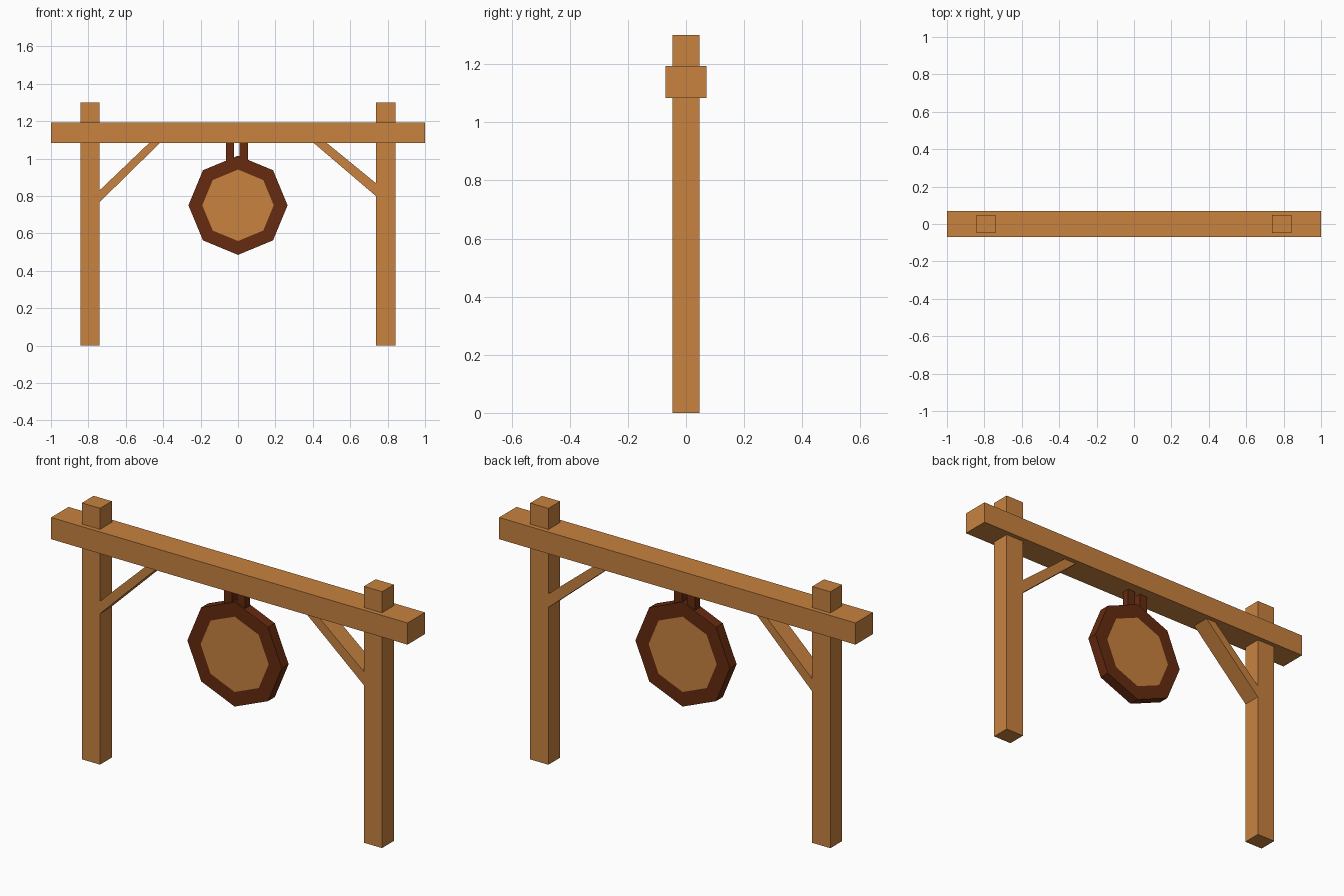
import bpy
import bmesh
import math
from mathutils import Vector

cube = bpy.data.objects.get("Cube")
if cube:
    bpy.data.objects.remove(cube, do_unlink=True)


def material(name, rgb):
    mat = bpy.data.materials.new(name)
    mat.use_nodes = True
    mat.diffuse_color = (*rgb, 1)
    mat.node_tree.nodes["Principled BSDF"].inputs["Base Color"].default_value = (*rgb, 1)
    return mat


light_wood = material("light wood", (0.578, 0.223, 0.051))
dark_wood = material("dark wood", (0.133, 0.024, 0.005))


def prism(name, outline, half_depth, *mats):
    """Extrude an outline in the x-z plane evenly to both sides of y = 0."""
    bm = bmesh.new()
    face = bm.faces.new([bm.verts.new((x, -half_depth, z)) for x, z in outline])
    result = bmesh.ops.extrude_face_region(bm, geom=[face])
    moved = [v for v in result["geom"] if isinstance(v, bmesh.types.BMVert)]
    bmesh.ops.translate(bm, verts=moved, vec=Vector((0, 2 * half_depth, 0)))
    bmesh.ops.recalc_face_normals(bm, faces=bm.faces)
    mesh = bpy.data.meshes.new(name)
    for mat in mats:
        mesh.materials.append(mat)
    # A second material marks a flush panel inset in the front and back
    if len(mats) > 1:
        ends = [f for f in bm.faces if abs(f.normal.y) > 0.9]
        bmesh.ops.inset_individual(bm, faces=ends, thickness=0.074)
        for f in ends:
            f.material_index = 1
    bm.to_mesh(mesh)
    bm.free()
    obj = bpy.data.objects.new(name, mesh)
    bpy.context.collection.objects.link(obj)
    return obj


def box(name, x0, x1, z0, z1, half_depth, mat):
    return prism(name, [(x0, z0), (x1, z0), (x1, z1), (x0, z1)], half_depth, mat)


# Frame: two posts passing through a crossbeam
BEAM_BOTTOM = 1.083
for side, x in (("right", -0.792), ("left", 0.79)):
    box(side + "_post", x - 0.051, x + 0.051, 0, 1.3, 0.047, light_wood)
box("crossbeam", -1, 1, BEAM_BOTTOM, 1.193, 0.07, light_wood)

# Diagonal braces between the posts and the beam
prism("right_brace", [(-0.742, 0.765), (-0.418, BEAM_BOTTOM),
                      (-0.475, BEAM_BOTTOM), (-0.742, 0.828)], 0.046, light_wood)
prism("left_brace", [(0.74, 0.797), (0.405, BEAM_BOTTOM),
                     (0.475, BEAM_BOTTOM), (0.74, 0.866)], 0.046, light_wood)

# Hanging octagonal disc with a dark rim and light panels
octagon = [(0.265 * math.sin(i * math.pi / 4), 0.75 + 0.265 * math.cos(i * math.pi / 4))
           for i in range(8)]
prism("hanging_disc", octagon, 0.027, dark_wood, light_wood)

# Two straps holding the disc
for side, x in (("right", -0.043), ("left", 0.031)):
    box(side + "_strap", x - 0.022, x + 0.022, 0.96, BEAM_BOTTOM + 0.01, 0.02, dark_wood)
